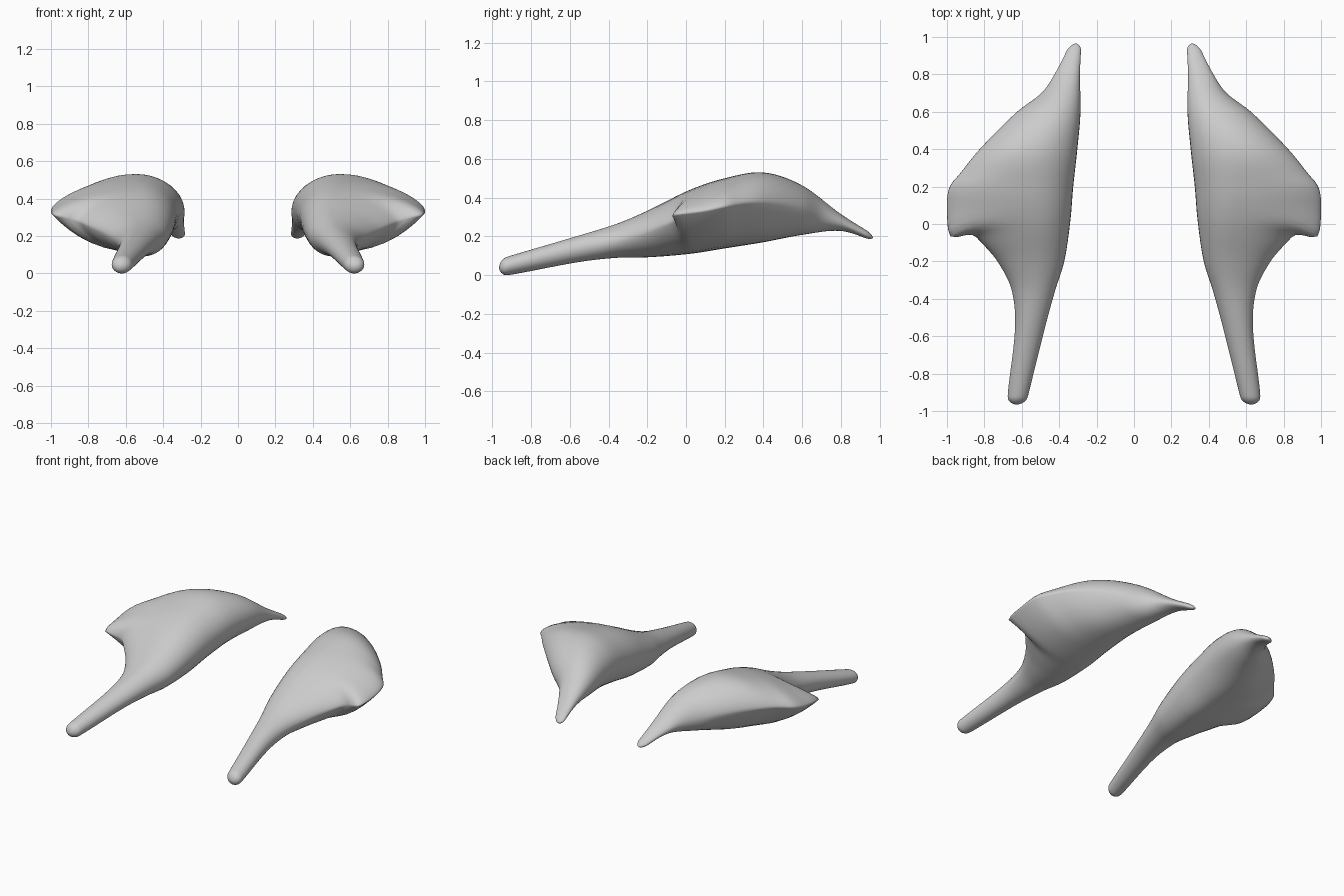
import bpy, bmesh, math

if "Cube" in bpy.data.objects:
    bpy.data.objects.remove(bpy.data.objects["Cube"])

# Body profile along y: y, inner x, crest x, bottom z, top z
BODY = [
    (-.97, .580, .630, -.003, .080),
    (-.90, .562, .615, .003, .102),
    (-.55, .475, .560, .068, .205),
    (-.35, .420, .525, .090, .268),
    (-.20, .373, .520, .092, .332),
    (.02, .340, .530, .110, .440),
    (.20, .325, .545, .138, .500),
    (.40, .303, .540, .170, .530),
    (.60, .286, .440, .208, .463),
    (.80, .289, .350, .228, .315),
    (.97, .281, .312, .176, .208),
]
# Outer edge with the fin: y, outer x
EDGE = [
    (-.97, .675), (-.90, .674), (-.55, .636), (-.35, .655), (-.20, .730),
    (-.10, .815), (-.03, .885), (.02, .978), (.09, 1.0), (.20, .985),
    (.27, .930), (.40, .825), (.60, .625), (.70, .495), (.80, .425), (.97, .338),
]
END, CAP = .965, .04
N, RINGS = 40, 110


def curve(table, y):
    """Smooth interpolation of a table (Hermite with averaged slopes)."""
    last = len(table) - 1
    i = max(k for k in range(last) if table[k][0] <= y)

    def slope(k, c):
        a, b = table[max(0, k - 1)], table[min(last, k + 1)]
        return (b[c] - a[c]) / (b[0] - a[0])

    p, q = table[i], table[i + 1]
    w = q[0] - p[0]
    t = (y - p[0]) / w
    s = t * t * (3 - 2 * t)
    return [p[c] * (1 - s) + q[c] * s
            + w * (slope(i, c) * t * (1 - t) ** 2 - slope(i + 1, c) * t * t * (1 - t))
            for c in range(1, len(p))]


def section(y, side):
    """Round body section drawn out to a fin on the outer side."""
    xi, xc, zb, zt = curve(BODY, y)
    xo = curve(EDGE, y)[0]
    mid = (zb + zt) / 2
    pinch = max(0, min(1, (xo - xi - .2) / .4))
    sweep = -.09 * math.exp(-((y - .025) / .05) ** 2)
    # ends shrink to rounded tips
    d = min(1, (END - abs(y)) / CAP)
    cap = max(.12, math.sqrt(max(0, 1 - (1 - d) ** 2)))
    cx = (xi + xo) / 2
    pts = []
    for k in range(N):
        a = 2 * math.pi * k / N
        c, s = math.cos(a), math.sin(a)
        x0 = xc + .04 * pinch * min(s, 0)
        x = x0 + c * ((xo - x0) if c > 0 else (x0 - xi))
        zmid = mid + .035 * pinch * max(c, 0)
        power = 1
        if c > 0:
            power += pinch * (.35 if s > 0 else .9) * c
        z = zmid + abs(s) ** power * ((zt - zmid) if s > 0 else (zb - zmid))
        pts.append((side * (cx + (x - cx) * cap),
                    y + sweep * max(c, 0) ** 4,
                    mid + (z - mid) * cap))
    return pts


def build_lobe(name, side):
    bm = bmesh.new()
    # rings packed closer together near both tips
    ys = []
    for i in range(RINGS + 1):
        u = 2 * i / RINGS - 1
        ys.append(END * (.45 * u + .55 * math.sin(u * math.pi / 2)))
    ys[1:1] = [-END + CAP * f for f in (.04, .12, .25)]
    ys[-1:-1] = [END - CAP * f for f in (.25, .12, .04)]
    rings = [[bm.verts.new(p) for p in section(y, side)] for y in sorted(ys)]
    for a, b in zip(rings, rings[1:]):
        for k in range(N):
            j = (k + 1) % N
            bm.faces.new((a[k], a[j], b[j], b[k]))
    # closed tips
    bm.faces.new(rings[0])
    bm.faces.new(rings[-1])
    bmesh.ops.recalc_face_normals(bm, faces=bm.faces)
    for f in bm.faces:
        f.smooth = True
    me = bpy.data.meshes.new(name)
    bm.to_mesh(me)
    bm.free()
    ob = bpy.data.objects.new(name, me)
    bpy.context.collection.objects.link(ob)


# Mirrored pair
build_lobe("right_lobe", 1)
build_lobe("left_lobe", -1)
